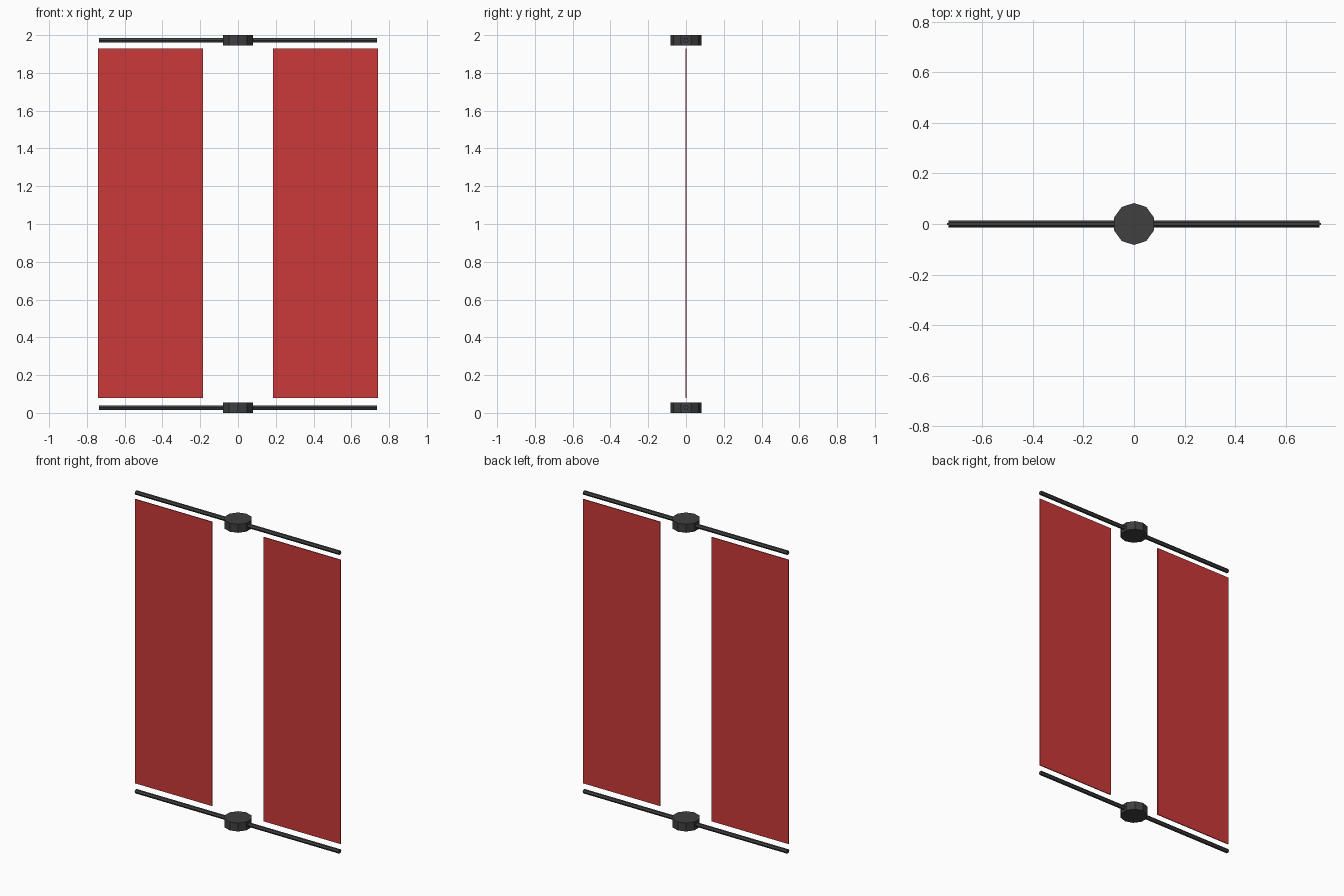
import bpy
from math import pi

if "Cube" in bpy.data.objects:
    bpy.data.objects.remove(bpy.data.objects["Cube"])


def material(name, color):
    m = bpy.data.materials.new(name)
    m.diffuse_color = color
    m.use_nodes = True
    m.node_tree.nodes["Principled BSDF"].inputs["Base Color"].default_value = m.diffuse_color
    return m


dark = material("dark_metal", (0.05, 0.05, 0.05, 1))
red = material("red_panel", (0.6, 0.04, 0.04, 0.8))


def finish(name, mat):
    ob = bpy.context.object
    ob.name = name
    ob.data.materials.append(mat)
    return ob


# Hub and crossbar at the bottom and top
for label, z in (("bottom", 0.0275), ("top", 1.9725)):
    bpy.ops.mesh.primitive_cylinder_add(vertices=10, radius=0.083, depth=0.055,
                                        location=(0, 0, z))
    finish(label + "_hub", dark)
    bpy.ops.mesh.primitive_cylinder_add(vertices=6, radius=0.0135, depth=1.47,
                                        location=(0, 0, z), rotation=(0, pi / 2, 0))
    finish(label + "_crossbar", dark)

# Thin blade panels either side of the axis
for label, side in (("left", -1), ("right", 1)):
    bpy.ops.mesh.primitive_cube_add(size=1, location=(side * 0.4625, 0, 1.0035))
    panel = finish(label + "_panel", red)
    panel.scale = (0.555, 0.006, 1.85)
